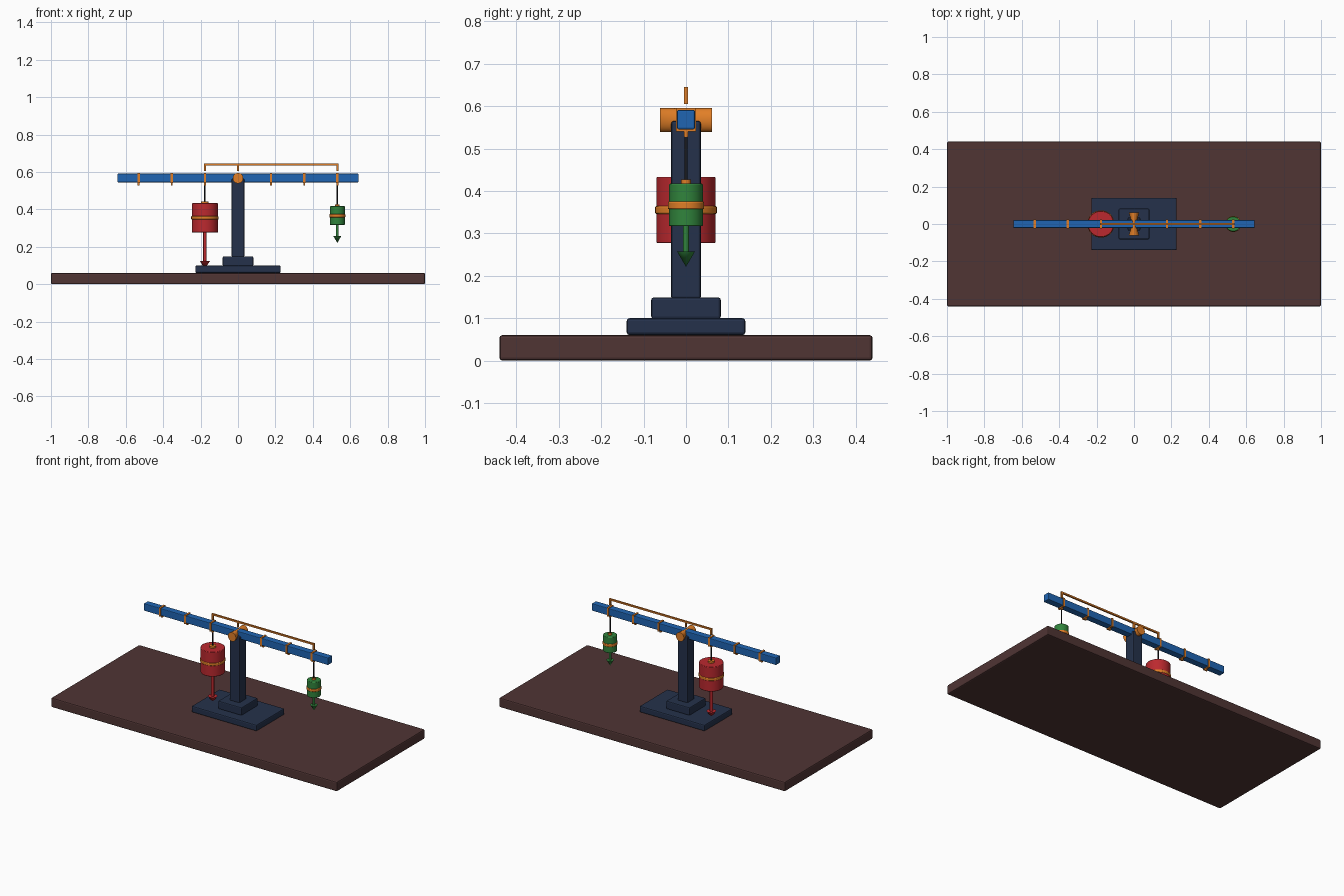
import bpy
import math

cube = bpy.data.objects.get("Cube")
if cube:
    bpy.data.objects.remove(cube, do_unlink=True)


def material(name, rgb):
    m = bpy.data.materials.new(name)
    m.use_nodes = True
    m.diffuse_color = (*rgb, 1)
    m.node_tree.nodes["Principled BSDF"].inputs["Base Color"].default_value = (*rgb, 1)
    return m


WOOD = material("dark brown wood", (0.08, 0.035, 0.034))
NAVY = material("navy metal", (0.018, 0.031, 0.07))
BLUE = material("blue paint", (0.014, 0.13, 0.45))
ORANGE = material("orange brass", (0.75, 0.21, 0.02))
RED = material("red paint", (0.5, 0.022, 0.028))
GREEN = material("green paint", (0.03, 0.23, 0.045))
BLACK = material("black cord", (0.01, 0.01, 0.012))


def finish(name, mat, bevel=0):
    ob = bpy.context.object
    ob.name = name
    ob.data.materials.append(mat)
    if bevel:
        mod = ob.modifiers.new("edges", "BEVEL")
        mod.width = bevel
        mod.segments = 2
        mod.limit_method = "ANGLE"
    return ob


def box(name, mat, x, y, z, bevel=0):
    """Box given by (min, max) ranges on each axis."""
    lo, hi = zip(x, y, z)
    bpy.ops.mesh.primitive_cube_add(size=1, location=[(a + b) / 2 for a, b in zip(lo, hi)])
    bpy.context.object.scale = [b - a for a, b in zip(lo, hi)]
    bpy.ops.object.transform_apply(location=False, rotation=False, scale=True)
    return finish(name, mat, bevel)


def round_part(name, mat, x, z0, z1, r0, r1=None, bevel=0):
    """Upright cylinder or cone from z0 to z1."""
    bpy.ops.mesh.primitive_cone_add(vertices=32, radius1=r0, radius2=r0 if r1 is None else r1,
                                    depth=z1 - z0, location=(x, 0, (z0 + z1) / 2))
    bpy.ops.object.shade_smooth_by_angle(angle=math.radians(35))
    return finish(name, mat, bevel)


# Stand
box("table_board", WOOD, (-1, 1), (-0.44, 0.44), (0, 0.06), 0.007)
box("base_plate", NAVY, (-0.228, 0.228), (-0.14, 0.14), (0.06, 0.1), 0.007)
box("plinth", NAVY, (-0.082, 0.082), (-0.082, 0.082), (0.098, 0.149), 0.006)
box("post", NAVY, (-0.034, 0.034), (-0.035, 0.035), (0.145, 0.565), 0.006)

# Beam with evenly spaced collars and hooks
STEP = 0.177
box("beam", BLUE, (-0.645, 0.645), (-0.021, 0.021), (0.545, 0.591), 0.004)
for i in (-3, -2, -1, 1, 2, 3):
    x = i * STEP
    box("collar", ORANGE, (x - 0.006, x + 0.006), (-0.024, 0.024), (0.54, 0.595))
    box("hook", ORANGE, (x - 0.005, x + 0.005), (-0.005, 0.005), (0.527, 0.541))

# Pivot: a pin pinched sideways at its waist
bpy.ops.mesh.primitive_cylinder_add(vertices=32, radius=0.028, depth=0.122,
                                    location=(0, 0, 0.567), rotation=(math.pi / 2, 0, 0))
bpy.ops.object.transform_apply(location=False, rotation=True, scale=False)
pivot = finish("pivot_pin", ORANGE)
bpy.ops.object.mode_set(mode="EDIT")
bpy.ops.mesh.select_all(action="SELECT")
bpy.ops.mesh.bisect(plane_co=(0, 0, 0.567), plane_no=(0, 1, 0))
bpy.ops.object.mode_set(mode="OBJECT")
for v in pivot.data.vertices:
    if abs(v.co.y) < 0.01:
        v.co.x *= 0.35
bpy.ops.object.shade_smooth_by_angle(angle=math.radians(35))

# Linkage above the beam
LEFT, RIGHT = 3 * STEP, -STEP
box("link_bar", ORANGE, (RIGHT - 0.005, LEFT + 0.005), (-0.005, 0.005), (0.635, 0.645))
for x in (RIGHT, 0, LEFT):
    box("link_leg", ORANGE, (x - 0.005, x + 0.005), (-0.005, 0.005), (0.605, 0.637))


def weight(name, mat, x, z0, z1, r, band_z, rod_r, tip_top, tip_r, tip_len):
    """Drum on a cord, with a band, and an arrow hanging below."""
    round_part(name + "_cord", BLACK, x, z1, 0.53, 0.004)
    round_part(name + "_cap", ORANGE, x, z1 - 0.002, z1 + 0.01, r * 0.28)
    round_part(name + "_drum", mat, x, z0, z1, r, bevel=0.003)
    round_part(name + "_band", ORANGE, x, band_z - 0.009, band_z + 0.009, r + 0.003, bevel=0.003)
    round_part(name + "_rod", mat, x, tip_top, z0 + 0.002, rod_r)
    round_part(name + "_arrow_tip", mat, x, tip_top - tip_len, tip_top, 0, tip_r)


weight("heavy_weight", RED, RIGHT, 0.277, 0.433, 0.07, 0.355, 0.009, 0.124, 0.027, 0.042)
weight("light_weight", GREEN, LEFT, 0.317, 0.417, 0.04, 0.366, 0.007, 0.257, 0.021, 0.036)
